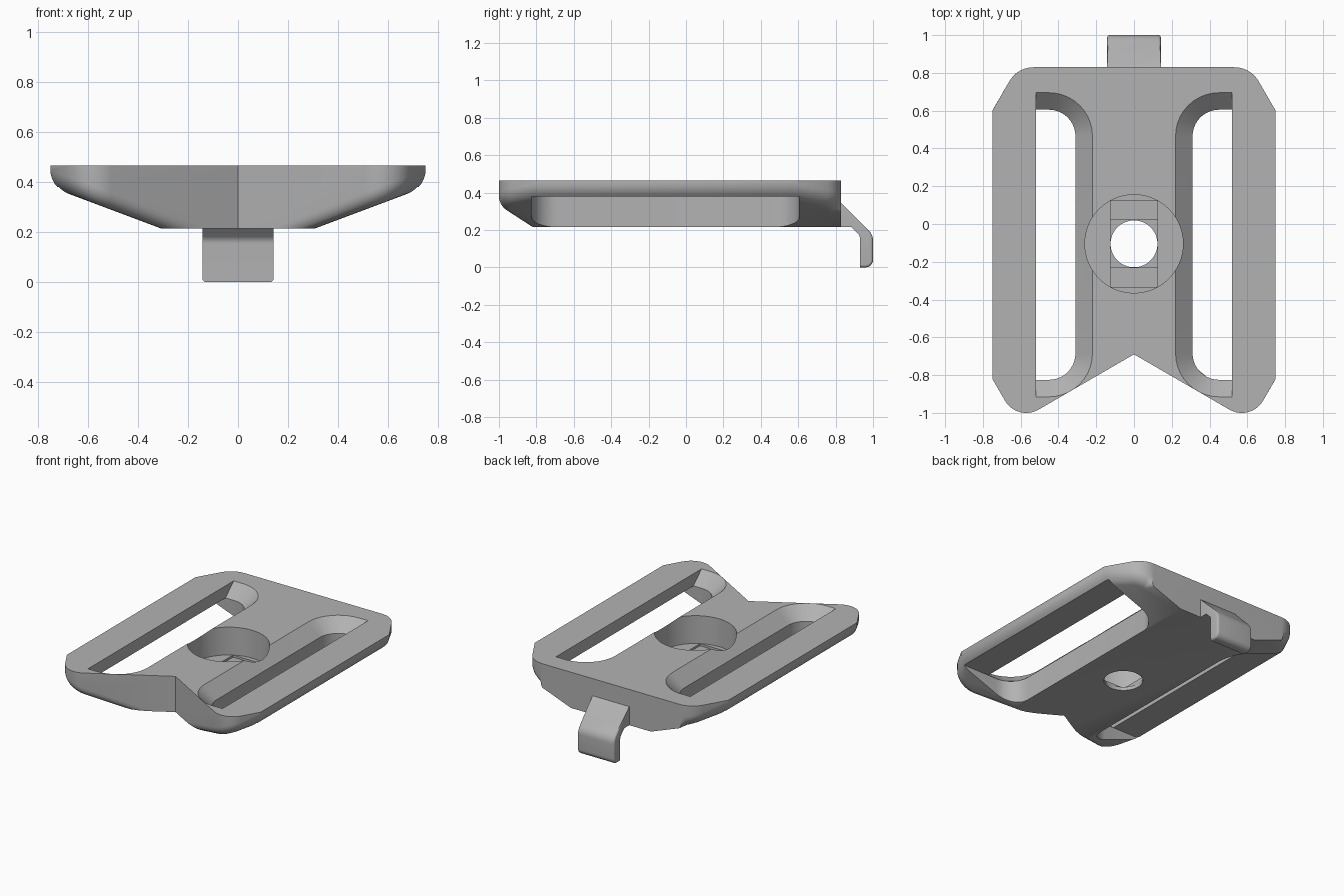
import bpy, bmesh, math
from mathutils import Vector

cube = bpy.data.objects.get("Cube")
if cube:
    bpy.data.objects.remove(cube, do_unlink=True)

grey = bpy.data.materials.new("plain grey")
grey.use_nodes = True
grey.diffuse_color = (0.45, 0.45, 0.45, 1)
grey.node_tree.nodes["Principled BSDF"].inputs["Base Color"].default_value = grey.diffuse_color

TOP, BOTTOM, BAR = 0.465, 0.215, 0.38
HOLE_Y = -0.105


def rounded(corners, steps=10):
    """Polygon from (x, y, radius) corners with arcs."""
    pts = []
    for i, (x, y, r) in enumerate(corners):
        p = Vector((x, y))
        if r == 0:
            pts.append(p)
            continue
        a = (Vector(corners[i - 1][:2]) - p).normalized()
        b = (Vector(corners[(i + 1) % len(corners)][:2]) - p).normalized()
        half = a.angle(b) / 2
        centre = p + (a + b).normalized() * (r / math.sin(half))
        t = r / math.tan(half)
        u, v = (p + a * t - centre).normalized(), (p + b * t - centre).normalized()
        pts += [centre + r * u.slerp(v, k / steps) for k in range(steps + 1)]
    return pts


def loft(lower, upper):
    """Closed solid between two matching rings."""
    bm = bmesh.new()
    lo = [bm.verts.new(p) for p in lower]
    up = [bm.verts.new(p) for p in upper]
    bm.faces.new(lo)
    bm.faces.new(up)
    for i in range(len(lo)):
        j = (i + 1) % len(lo)
        bm.faces.new((lo[i], lo[j], up[j], up[i]))
    bmesh.ops.recalc_face_normals(bm, faces=bm.faces)
    return bm


def prism(pts, z0, z1):
    return loft([(x, y, z0) for x, y in pts], [(x, y, z1) for x, y in pts])


def make(name, bm):
    mesh = bpy.data.meshes.new(name)
    bm.to_mesh(mesh)
    bm.free()
    ob = bpy.data.objects.new(name, mesh)
    bpy.context.collection.objects.link(ob)
    mesh.materials.append(grey)
    return ob


def activate(ob):
    bpy.ops.object.select_all(action='DESELECT')
    ob.select_set(True)
    bpy.context.view_layer.objects.active = ob


def cut(target, bm):
    cutter = make("cutter", bm)
    cutter.hide_render = True
    activate(target)
    mod = target.modifiers.new("cut", 'BOOLEAN')
    mod.operation, mod.solver, mod.object = 'DIFFERENCE', 'EXACT', cutter
    bpy.ops.object.modifier_apply(modifier=mod.name)
    bpy.data.objects.remove(cutter, do_unlink=True)


def circle(r, n=64):
    return [(r * math.cos(math.tau * i / n), HOLE_Y + r * math.sin(math.tau * i / n))
            for i in range(n)]


# plate outline, notched at the front
right = [(0.618, -1.048, 0.13), (0.75, -0.82, 0), (0.75, 0.6, 0), (0.617, 0.83, 0.15)]
left = [(-x, y, r) for x, y, r in reversed(right)]
bm = prism(rounded([(0, -0.69, 0)] + right + left), BOTTOM, TOP)

# sloping underside on both sides
slope = Vector((BAR - BOTTOM, 0, -(0.75 - 0.31))).normalized()
for s in (1, -1):
    normal = Vector((s * slope.x, 0, slope.z))
    cutres = bmesh.ops.bisect_plane(bm, geom=bm.verts[:] + bm.edges[:] + bm.faces[:], dist=1e-6,
                                    plane_co=(s * 0.31, 0, BOTTOM), plane_no=normal, clear_outer=True)
    edges = [e for e in cutres["geom_cut"] if isinstance(e, bmesh.types.BMEdge)]
    bmesh.ops.contextual_create(bm, geom=edges)
bmesh.ops.recalc_face_normals(bm, faces=bm.faces)


# rounded lower rim where the slopes meet the outer wall
def is_rim(e):
    if len(e.link_faces) != 2:
        return False
    low, wall = sorted(e.link_faces, key=lambda f: f.normal.z)
    return (low.normal.z < -0.5 and abs(low.normal.x) > 0.1
            and abs(wall.normal.z) < 0.01 and wall.normal.y < 0.99)


bmesh.ops.bevel(bm, geom=[e for e in bm.edges if is_rim(e)], offset=0.065, offset_type='OFFSET',
                segments=6, profile=0.5, affect='EDGES', clamp_overlap=False)
plate = make("plate", bm)

# strap slots: open pocket below, flared mouth above
for s in (1, -1):
    def ring(x0, x1, y0, y1, r):
        return [(s * p.x, p.y) for p in
                rounded([(x0, y0, r), (x1, y0, 0), (x1, y1, 0), (x0, y1, r)])]
    cut(plate, prism(ring(0.31, 0.9, -0.825, 0.605, 0.14), 0.1, BAR))
    lower, upper = ring(0.31, 0.52, -0.825, 0.605, 0.14), ring(0.22, 0.52, -0.915, 0.695, 0.23)
    # extend the flare a little past both ends
    over = 0.05
    ends = []
    for k in (-over, 1 + over):
        z = BAR + k * (TOP - BAR)
        ends.append([(a[0] + k * (b[0] - a[0]), a[1] + k * (b[1] - a[1]), z)
                     for a, b in zip(lower, upper)])
    cut(plate, loft(*ends))

# stepped screw hole: round recess, strip, square, through hole
cut(plate, prism(circle(0.26), 0.27, 0.6))
h = 0.125
chord = math.sqrt(0.26 ** 2 - h ** 2)
for half_y, z in ((chord, 0.255), (h, 0.24)):
    cut(plate, prism([(-h, HOLE_Y - half_y), (h, HOLE_Y - half_y),
                      (h, HOLE_Y + half_y), (-h, HOLE_Y + half_y)], z, 0.3))
cut(plate, prism(circle(0.124), 0.1, 0.4))

# rear hook, a bent strip
profile = rounded([(0.80, 0.36, 0), (0.825, 0.35, 0), (1.0, 0.175, 0.08), (1.0, 0, 0.04),
                   (0.93, 0, 0), (0.93, 0.17, 0.04), (0.885, BOTTOM, 0), (0.80, BOTTOM, 0)], 6)
W = 0.142
bm = loft([(-W, y, z) for y, z in profile], [(W, y, z) for y, z in profile])


def is_tip(e):
    a, b = (v.co for v in e.verts)
    mid = (a + b) / 2
    return abs(a.x - b.x) < 1e-4 and (mid.y > 0.94 or mid.z < 0.01) and mid.y > 0.93


bmesh.ops.bevel(bm, geom=[e for e in bm.edges if is_tip(e)], offset=0.035, offset_type='OFFSET',
                segments=5, profile=0.5, affect='EDGES', clamp_overlap=True)
hook = make("rear_hook", bm)

for ob in (plate, hook):
    activate(ob)
    bpy.ops.object.shade_smooth_by_angle(angle=math.radians(30))
